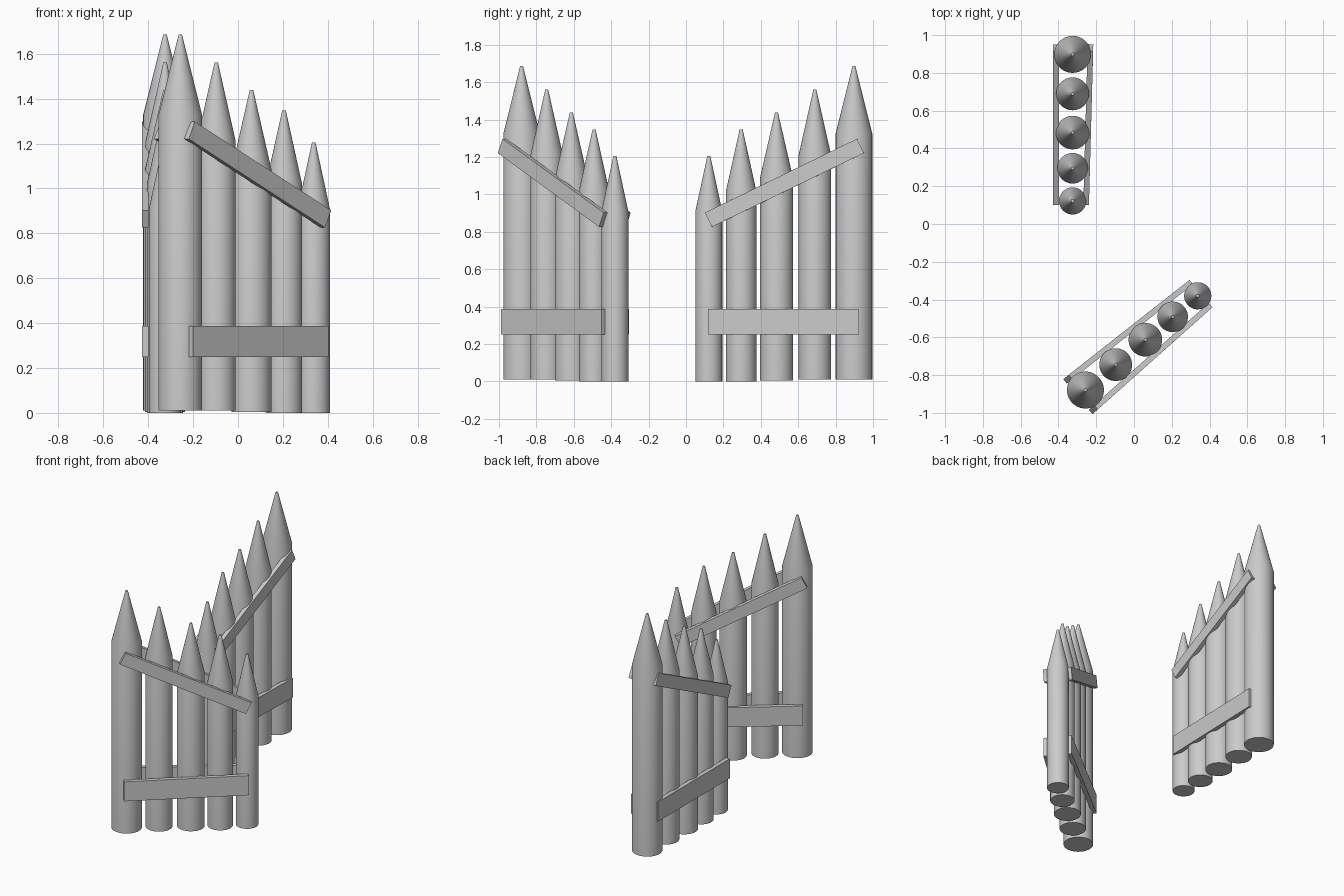
import bpy, bmesh
from math import radians
from mathutils import Matrix, Vector

if "Cube" in bpy.data.objects:
    bpy.data.objects.remove(bpy.data.objects["Cube"])

# Posts along a fence, tall to short: (distance, radius, foot z, shoulder z, tip z)
POSTS = [(0, .098, .01, 1.325, 1.685), (.209, .087, .01, 1.21, 1.56),
         (.414, .089, .005, 1.085, 1.438), (.603, .081, 0, 1.02, 1.348),
         (.776, .072, 0, .91, 1.205)]


def add_object(name, bm, frame):
    bmesh.ops.recalc_face_normals(bm, faces=bm.faces)
    mesh = bpy.data.meshes.new(name)
    bm.to_mesh(mesh)
    bm.free()
    ob = bpy.data.objects.new(name, mesh)
    ob.matrix_world = frame
    bpy.context.collection.objects.link(ob)
    return ob


# Round stake with a sharpened, slightly blunt tip
def post(name, frame, u, r, foot, shoulder, tip, sides=32):
    bm = bmesh.new()
    rings = []
    for radius, z in ((r, foot), (r, shoulder), (.008, tip)):
        ring = bmesh.ops.create_circle(bm, segments=sides, radius=radius,
                                       matrix=Matrix.Translation((u, 0, z)))
        rings.append(ring["verts"])
    for a, b in zip(rings, rings[1:]):
        for i in range(sides):
            j = (i + 1) % sides
            bm.faces.new((a[i], a[j], b[j], b[i])).smooth = True
    bm.faces.new(rings[0])
    bm.faces.new(rings[-1])
    ob = add_object(name, bm, frame)
    bpy.ops.object.select_all(action='DESELECT')
    ob.select_set(True)
    bpy.context.view_layer.objects.active = ob
    bpy.ops.object.shade_smooth_by_angle(angle=radians(30))


# Flat board running between two centre points
def plank(name, frame, start, end, height, thick=.03):
    start, end = Vector(start), Vector(end)
    x = (end - start).normalized()
    y = Vector((0, 0, 1)).cross(x).normalized()
    z = x.cross(y)
    turn = Matrix((x, y, z)).transposed().to_4x4()
    size = Matrix.Diagonal(((end - start).length, thick, height, 1))
    bm = bmesh.new()
    bmesh.ops.create_cube(bm, size=1, matrix=Matrix.Translation((start + end) / 2) @ turn @ size)
    add_object(name, bm, frame)


# One fence: five posts with a level and a sloping board on each face
def fence(name, origin, angle, offsets):
    frame = Matrix.Translation(origin) @ Matrix.Rotation(radians(angle), 4, 'Z')
    for i, p in enumerate(POSTS):
        post(f"{name}_post_{i + 1}", frame, *p)
    for side, (tall, short) in offsets.items():
        plank(f"{name}_{side}_lower_plank", frame,
              (-.027, tall, .319), (.78, short, .319), .138)
        plank(f"{name}_{side}_upper_plank", frame,
              (-.035, tall, 1.259), (.778, short, .864), .085)


fence("back_fence", (-.325, .898, 0), -90,
      {"inner": (.094, .072), "outer": (-.088, -.088)})
fence("front_fence", (-.257, -.879, 0), 40,
      {"inner": (.104, .078), "outer": (-.106, -.082)})
